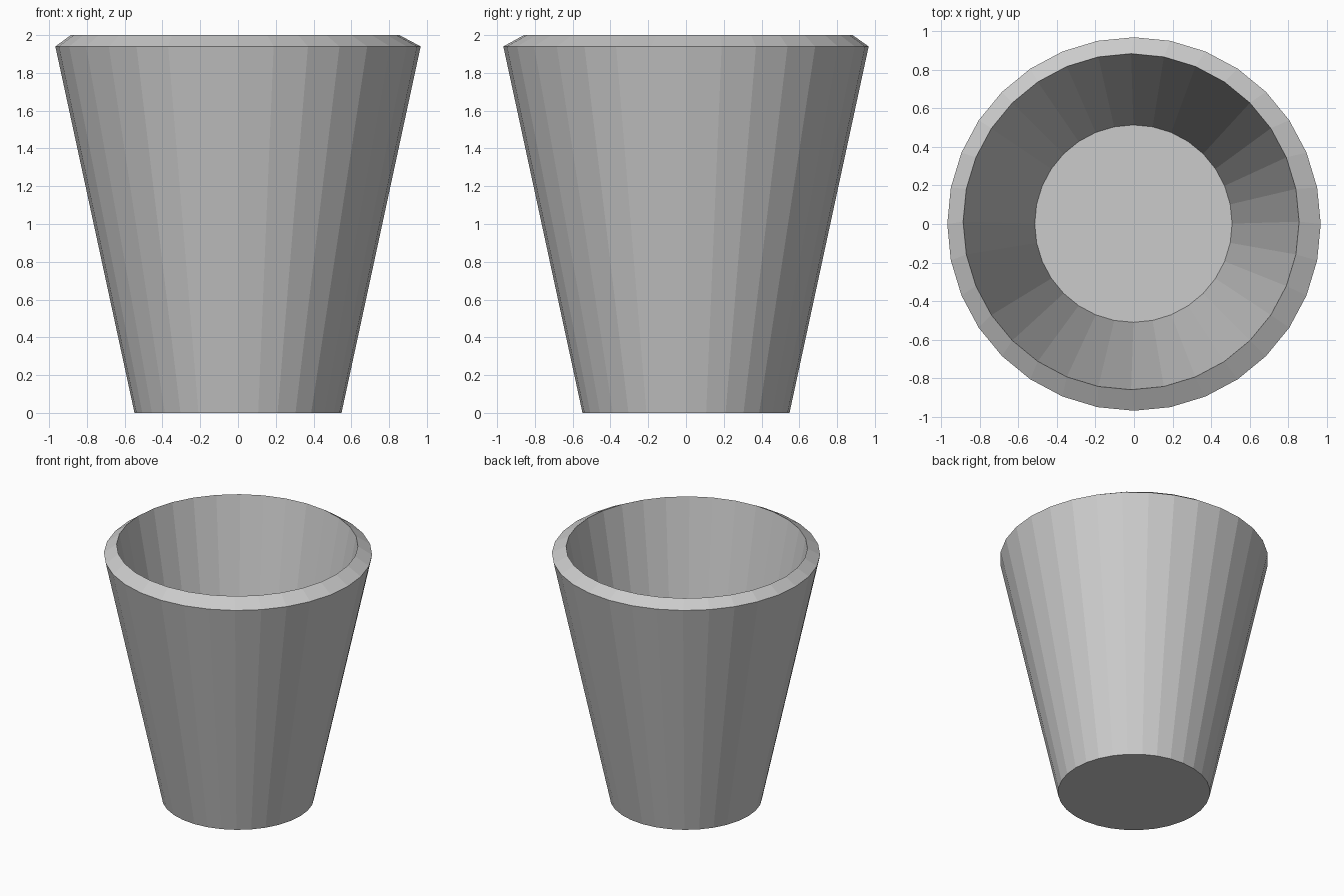
import bpy, bmesh
from math import cos, sin, tau

if "Cube" in bpy.data.objects:
    bpy.data.objects.remove(bpy.data.objects["Cube"])

SIDES = 32

# Rings from underside, up the outer wall, over the sloped rim, down to the inner floor:
# (centre x, centre y, radius, z)
RINGS = [
    (0.0, 0.0, 0.548, 0.0),
    (0.0, 0.0, 0.967, 1.94),
    (-0.015, 0.012, 0.87, 2.0),
    (-0.003, 0.002, 0.511, 0.12),
]

bm = bmesh.new()
loops = [[bm.verts.new((cx + r * cos(tau * i / SIDES), cy + r * sin(tau * i / SIDES), z))
          for i in range(SIDES)] for cx, cy, r, z in RINGS]

# Walls and rim
for low, high in zip(loops, loops[1:]):
    for i in range(SIDES):
        j = (i + 1) % SIDES
        bm.faces.new((low[i], low[j], high[j], high[i]))

# Underside and inner floor
bm.faces.new(loops[0][::-1])
bm.faces.new(loops[-1])
bmesh.ops.recalc_face_normals(bm, faces=bm.faces[:])

mesh = bpy.data.meshes.new("cup")
bm.to_mesh(mesh)
bm.free()
bpy.context.collection.objects.link(bpy.data.objects.new("cup", mesh))
